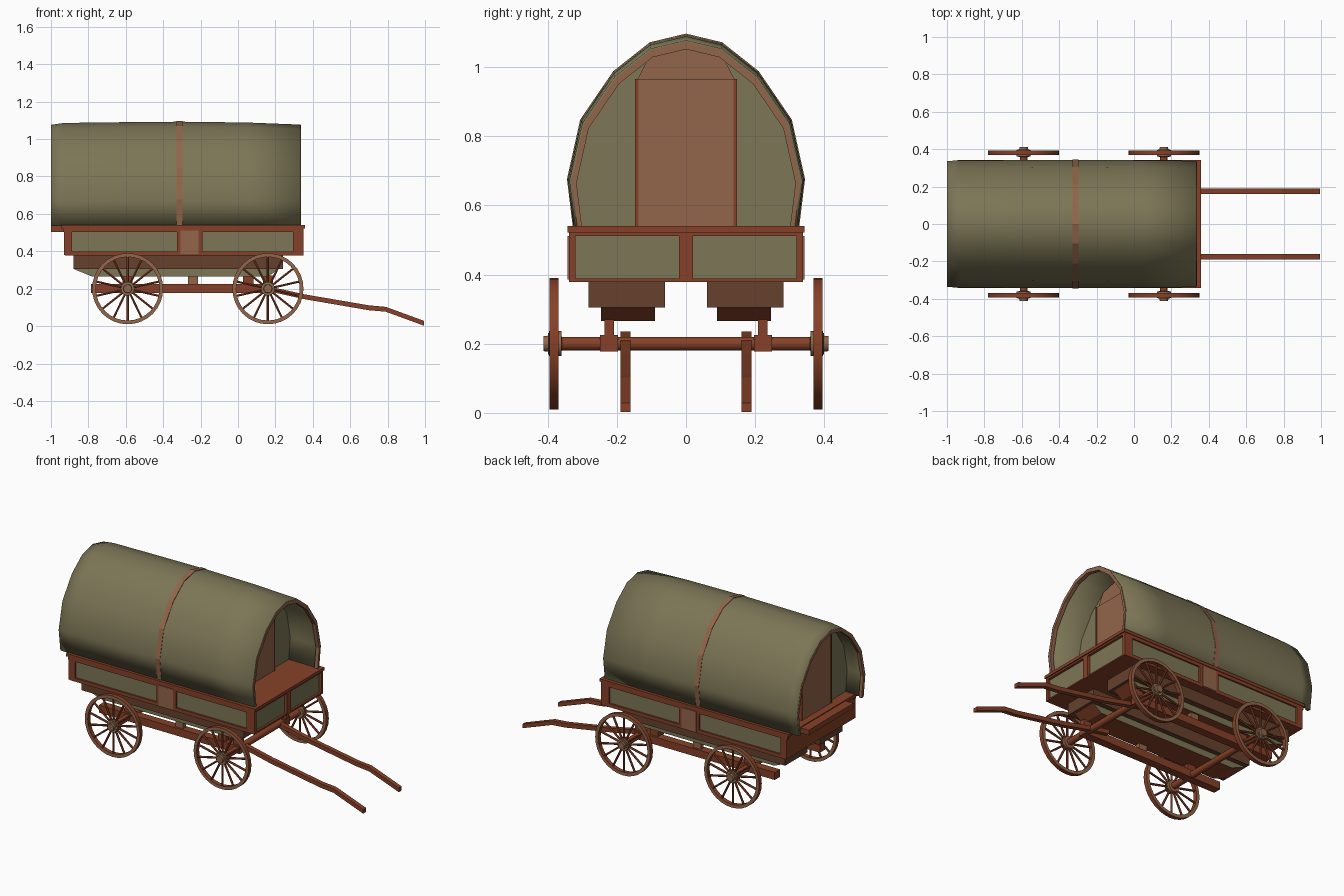
import bpy, bmesh, math
from mathutils import Vector

if "Cube" in bpy.data.objects:
    bpy.data.objects.remove(bpy.data.objects["Cube"])

def mat(name, c):
    m = bpy.data.materials.new(name)
    m.diffuse_color = (*c, 1)
    m.use_nodes = True
    m.node_tree.nodes["Principled BSDF"].inputs["Base Color"].default_value = m.diffuse_color
    return m

GREEN = mat("olive canvas", (0.20, 0.18, 0.092))
TAN = mat("light brown wood", (0.29, 0.13, 0.068))
RED = mat("red brown wood", (0.24, 0.053, 0.021))
DARK = mat("dark brown wood", (0.13, 0.052, 0.026))

def finish(name, bm, *mats, angle=None):
    bmesh.ops.recalc_face_normals(bm, faces=bm.faces)
    me = bpy.data.meshes.new(name)
    bm.to_mesh(me)
    bm.free()
    for m in mats:
        me.materials.append(m)
    if angle:
        for p in me.polygons:
            p.use_smooth = True
        me.set_sharp_from_angle(angle=math.radians(angle))
    ob = bpy.data.objects.new(name, me)
    bpy.context.collection.objects.link(ob)
    return ob

def loft(name, rings, *mats, caps=True, loop=True, closed=False, angle=None, rule=None):
    """Skin a list of equal-length point rings."""
    bm = bmesh.new()
    vs = [[bm.verts.new(p) for p in r] for r in rings]
    n = len(vs[0])
    pairs = list(zip(vs, vs[1:])) + ([(vs[-1], vs[0])] if closed else [])
    for a, b in pairs:
        for i in range(n if loop else n - 1):
            j = (i + 1) % n
            bm.faces.new((a[i], a[j], b[j], b[i]))
    if caps:
        bm.faces.new(vs[0])
        bm.faces.new(vs[-1])
    if rule:
        bm.normal_update()
        for f in bm.faces:
            f.material_index = rule(f)
    return finish(name, bm, *mats, angle=angle)

def box(name, x0, x1, y0, y1, z0, z1, m):
    rings = [[(x, y0, z0), (x, y1, z0), (x, y1, z1), (x, y0, z1)] for x in (x0, x1)]
    return loft(name, rings, m)

def prism_x(name, pts, x0, x1, m):
    return loft(name, [[(x, y, z) for y, z in pts] for x in (x0, x1)], m)

def rod(name, a, b, r, m, n=8):
    a, b = Vector(a), Vector(b)
    q = (b - a).to_track_quat('Z', 'Y')
    ring = [q @ Vector((r * math.cos(t), r * math.sin(t), 0))
            for t in (2 * math.pi * i / n for i in range(n))]
    return loft(name, [[a + v for v in ring], [b + v for v in ring]], m, angle=50)

def lathe_y(name, prof, cx, cz, n, *mats, rule=None, closed=True):
    rings = [[(cx + r * math.cos(t), y, cz + r * math.sin(t)) for r, y in prof]
             for t in (2 * math.pi * i / n for i in range(n))]
    return loft(name, rings, *mats, caps=False, closed=True, loop=closed, angle=40, rule=rule)

# arched cover cross-section
HALF = [(.325, .535), (.342, .675), (.304, .846), (.209, .985), (.104, 1.068)]
ARCH = HALF + [(0, 1.093)] + [(-y, z) for y, z in reversed(HALF)]

def arch(s, base=.535):
    return [(y * s, base + (z - .535) * s) for y, z in ARCH]

# canvas cover
stations = [(-1, .97), (-.93, .988), (-.62, .995), (-.31, 1), (.05, .992), (.335, .972)]
cover = loft("canvas_cover", [[(x, y * (.5 + .5 * s) / s, z) for y, z in arch(s)] for x, s in stations],
             GREEN, caps=False, loop=False, angle=45)
sol = cover.modifiers.new("thickness", 'SOLIDIFY')
sol.thickness = .01
sol.offset = -1

# hoops: middle band and both end rims
def hoop(name, x0, x1, so, si, m):
    o, i = arch(so), arch(si)
    rings = [[(x0, *a), (x1, *a), (x1, *b), (x0, *b)] for a, b in zip(o, i)]
    loft(name, rings, m)

hoop("middle_hoop", -.328, -.298, 1.006, .975, TAN)
hoop("front_hoop", .315, .338, .966, .925, TAN)
hoop("rear_hoop", -1, -.98, .966, .925, TAN)

# recessed end walls with doors
for name, xw, d in (("front", .13, 1), ("rear", -.88, -1)):
    prism_x(name + "_end_wall", arch(.965), xw, xw - d * .01, GREEN)
    a, b = sorted((xw, xw + d * .02))
    box(name + "_door", a, b, -.138, .138, .535, .965, TAN)
    for s in (-1, 1):
        box(name + "_door_post", *sorted((xw, xw + d * .023)),
            *sorted((s * .138, s * .147)), .535, .965, RED)
    prism_x(name + "_door_arch", [(-.14, .965), (.14, .965), (.1, 1.042), (0, 1.066), (-.1, 1.042)],
            xw, xw + d * .01, TAN)

# wagon body: green core, framed in wood
box("body_panels", -.915, .335, -.328, .328, .385, .525, GREEN)
box("deck", -.945, .357, -.342, .342, .522, .54, RED)
box("body_floor", -.925, .348, -.337, .337, .378, .388, RED)
box("rear_board", -.93, -.914, -.335, .335, .38, .525, RED)
box("rear_step", -1, -.93, -.22, .22, .503, .535, RED)
box("front_center_post", .33, .35, -.02, .02, .38, .525, RED)
for s in (-1, 1):
    def side(name, x0, x1, z0, z1, y0=.32, y1=.338, m=RED):
        box(name, x0, x1, *sorted((s * y0, s * y1)), z0, z1, m)
    side("side_top_rail", -.935, .35, .502, .525)
    side("side_bottom_rail", -.925, .348, .378, .4)
    side("rear_corner_post", -.93, -.888, .38, .525)
    side("front_corner_post", .295, .35, .38, .525)
    side("side_mid_post", -.325, -.19, .38, .51)
    side("side_mid_plate", -.308, -.21, .385, .512, .33, .342, TAN)
    side("front_panel_bottom", .33, .35, .378, .386, 0, .338)
    side("front_panel_top", .33, .35, .512, .525, 0, .338)

    # underslung lockers
    side("under_locker", -.88, .24, .305, .38, .06, .282, DARK)
    prof = [(-.88, .306), (-.78, .265), (.16, .265), (.22, .306)]
    loft("locker_bottom", [[(x, s * y, z) for x, z in prof] for y in (.09, .246)], RED, GREEN,
         rule=lambda f: 1 if abs(f.normal.y) > .9 else 0)

    # chassis beams and supports
    side("chassis_beam", -.785, .185, .178, .225, .197, .248)
    for x in (-.59, -.24, .055, .16):
        side("beam_support", x - .027, x + .027, .22, .27, .208, .235, TAN if x == -.24 else RED)

    # pulling shafts
    path = [(.04, .222), (.17, .198), (.355, .157), (.70, .098), (.79, .09), (.995, .015)]
    rings = [[(x, s * .175 + dy, z + dz) for dy, dz in
              ((-.014, -.013), (.014, -.013), (.014, .013), (-.014, .013))] for x, z in path]
    loft("shaft", rings, RED)

# axles and wheels
SPOKES = 14
for cx in (-.59, .16):
    rod("axle", (cx, -.385, .2), (cx, .385, .2), .02, RED, 12)
    for s in (-1, 1):
        lathe_y("wheel_rim", [(.19, s * .368), (.19, s * .394), (.17, s * .394), (.17, s * .368)],
                cx, .2, 32, RED, TAN, rule=lambda f: 1 if abs(f.normal.y) > .9 else 0)
        lathe_y("wheel_hub", [(0, s * .358), (.037, s * .36), (.037, s * .396), (.024, s * .398),
                              (.022, s * .412), (0, s * .412)], cx, .2, 14, TAN, closed=False)
        lathe_y("hub_ring", [(.032, s * .39), (.032, s * .399), (.02, s * .399), (.02, s * .39)],
                cx, .2, 14, GREEN)
        for i in range(SPOKES):
            t = 2 * math.pi * (i + .5) / SPOKES
            c, n = math.cos(t), math.sin(t)
            rod("spoke", (cx + .03 * c, s * .381, .2 + .03 * n),
                (cx + .175 * c, s * .381, .2 + .175 * n), .0065, RED, 6)
